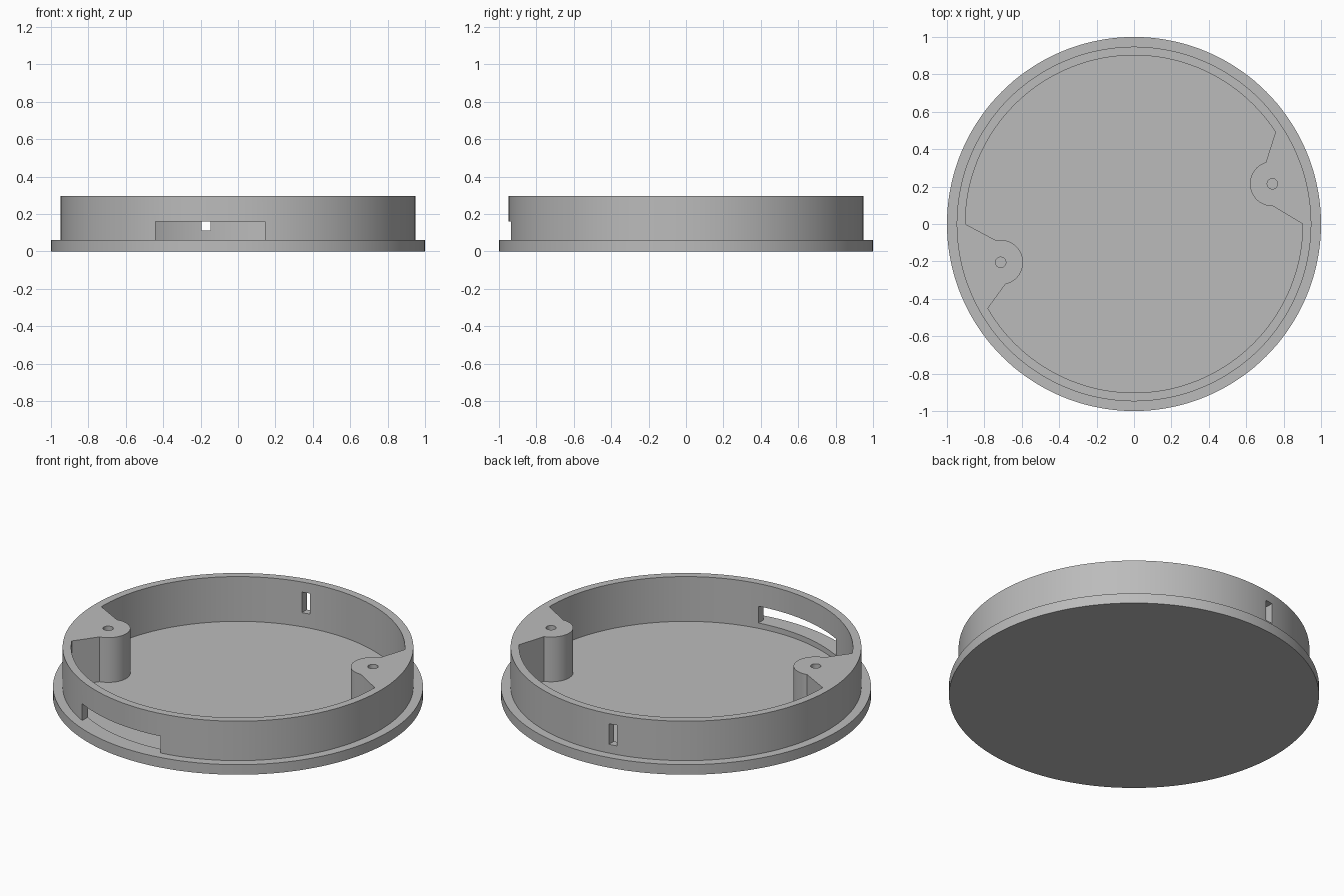
import bpy
import bmesh
from math import cos, sin, radians

cube = bpy.data.objects.get("Cube")
if cube:
    bpy.data.objects.remove(cube, do_unlink=True)

FLOOR, FLANGE, TOP = 0.028, 0.06, 0.295
INNER, OUTER = 0.902, 0.948
BOSS_R, HOLE_R = 0.12, 0.028
BOSSES = [(0.74, 0.215), (-0.713, -0.205)]

grey = bpy.data.materials.new("plain grey")
grey.use_nodes = True
colour = (0.5, 0.5, 0.5, 1)
grey.diffuse_color = colour
grey.node_tree.nodes["Principled BSDF"].inputs["Base Color"].default_value = colour


def arc(centre, radius, start, end, steps):
    """Points along an arc, angles in degrees."""
    angles = [radians(start + (end - start) * i / steps) for i in range(steps + 1)]
    return [(centre[0] + radius * cos(a), centre[1] + radius * sin(a)) for a in angles]


def make_object(name, bm):
    bmesh.ops.recalc_face_normals(bm, faces=bm.faces)
    mesh = bpy.data.meshes.new(name)
    bm.to_mesh(mesh)
    bm.free()
    mesh.materials.append(grey)
    obj = bpy.data.objects.new(name, mesh)
    bpy.context.collection.objects.link(obj)
    return obj


def prism(name, outline, low, high):
    """Extrude a flat outline upwards."""
    bm = bmesh.new()
    face = bm.faces.new([bm.verts.new((x, y, low)) for x, y in outline])
    top = bmesh.ops.extrude_face_region(bm, geom=[face])["geom"]
    bmesh.ops.translate(bm, vec=(0, 0, high - low),
                        verts=[v for v in top if isinstance(v, bmesh.types.BMVert)])
    return make_object(name, bm)


def box(name, x0, x1, y0, y1, z0, z1):
    return prism(name, [(x0, y0), (x1, y0), (x1, y1), (x0, y1)], z0, z1)


# Stepped round body: wide flange below, narrower wall above
profile = [(0, 0), (1, 0), (1, FLANGE), (OUTER, FLANGE), (OUTER, TOP), (0, TOP)]
bm = bmesh.new()
verts = [bm.verts.new((r, 0, z)) for r, z in profile]
edges = [bm.edges.new(pair) for pair in zip(verts, verts[1:])]
bmesh.ops.spin(bm, geom=verts + edges, cent=(0, 0, 0), axis=(0, 0, 1),
               angle=radians(360), steps=144)
bmesh.ops.remove_doubles(bm, verts=bm.verts, dist=0.0001)
bmesh.ops.dissolve_limit(bm, angle_limit=radians(0.5), verts=bm.verts, edges=bm.edges)
body = make_object("round_case", bm)

# Cavity outline wraps around the two screw bosses and their webs
outline = (arc((0, 0), INNER, 33, 180, 60)
           + arc(BOSSES[1], BOSS_R, 102, -78, 24)
           + arc((0, 0), INNER, 210, 360, 60)
           + arc(BOSSES[0], BOSS_R, 272, 107, 24))
cutters = [
    prism("cavity_cutter", outline, FLOOR, TOP + 0.1),
    box("front_slot_cutter", -0.44, 0.145, -1.1, -0.7, FLANGE, 0.16),
    box("back_slot_cutter", -0.195, -0.147, 0.7, 1.1, 0.112, 0.235),
]
# Screw holes
for boss in BOSSES:
    cutters.append(prism("screw_hole_cutter", arc(boss, HOLE_R, 0, 345, 23),
                         FLOOR, TOP + 0.1))

# Carve the body, then discard the cutters
bpy.context.view_layer.objects.active = body
for cutter in cutters:
    cutter.hide_render = True
    mod = body.modifiers.new("cut", 'BOOLEAN')
    mod.operation = 'DIFFERENCE'
    mod.solver = 'EXACT'
    mod.object = cutter
    bpy.ops.object.modifier_apply(modifier=mod.name)
for cutter in cutters:
    bpy.data.objects.remove(cutter, do_unlink=True)

bpy.ops.object.select_all(action='DESELECT')
body.select_set(True)
bpy.ops.object.shade_smooth_by_angle(angle=radians(30))
